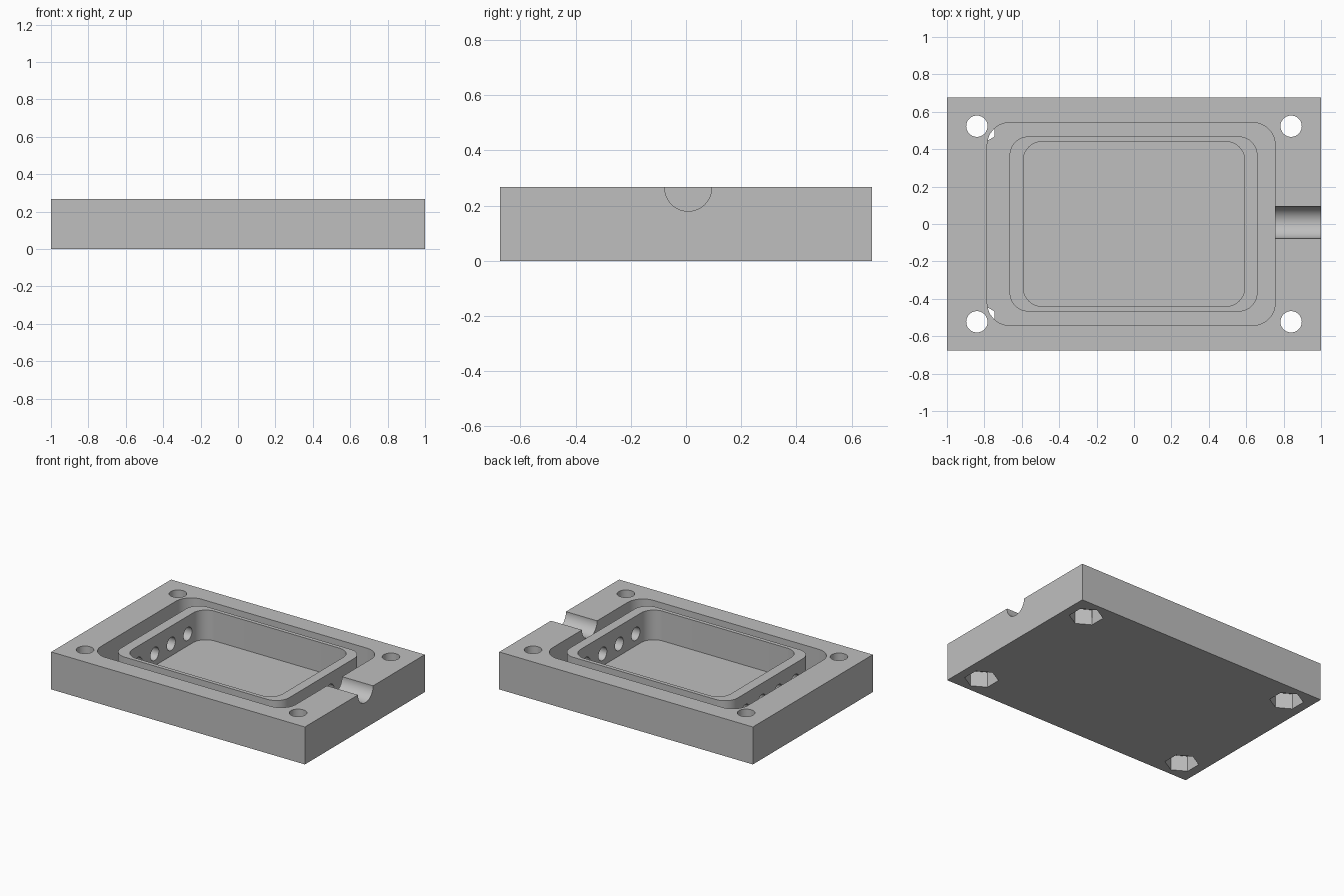
import bpy
import bmesh
from math import cos, sin, pi, radians
from mathutils import Matrix

if "Cube" in bpy.data.objects:
    bpy.data.objects.remove(bpy.data.objects["Cube"])

HEIGHT = 0.267
FLOOR = 0.055
ABOVE = 0.4

grey = bpy.data.materials.new("plain grey")
grey.use_nodes = True
colour = (0.52, 0.52, 0.52, 1)
grey.diffuse_color = colour
grey.node_tree.nodes["Principled BSDF"].inputs["Base Color"].default_value = colour


def prism(name, outline, z0, z1, matrix=Matrix()):
    """Extrude a flat outline from z0 to z1, then place it."""
    bm = bmesh.new()
    face = bm.faces.new([bm.verts.new((x, y, z0)) for x, y in outline])
    top = bmesh.ops.extrude_face_region(bm, geom=[face])["geom"]
    bmesh.ops.translate(bm, vec=(0, 0, z1 - z0),
                        verts=[v for v in top if isinstance(v, bmesh.types.BMVert)])
    bmesh.ops.recalc_face_normals(bm, faces=bm.faces)
    bm.transform(matrix)
    mesh = bpy.data.meshes.new(name)
    bm.to_mesh(mesh)
    bm.free()
    mesh.materials.append(grey)
    obj = bpy.data.objects.new(name, mesh)
    bpy.context.collection.objects.link(obj)
    return obj


def circle(x, y, r, sides=48, turn=0.0):
    return [(x + r * cos(turn + 2 * pi * i / sides),
             y + r * sin(turn + 2 * pi * i / sides)) for i in range(sides)]


def rounded(x0, x1, y, r, steps=12):
    """Rounded rectangle from x0 to x1, symmetric in y."""
    points = []
    corners = [(x1 - r, y - r), (x0 + r, y - r), (x0 + r, r - y), (x1 - r, r - y)]
    for k, (cx, cy) in enumerate(corners):
        for i in range(steps + 1):
            a = pi / 2 * (k + i / steps)
            points.append((cx + r * cos(a), cy + r * sin(a)))
    return points


def cut(target, cutter):
    """Subtract the cutter and throw it away."""
    mod = target.modifiers.new("cut", 'BOOLEAN')
    mod.operation = 'DIFFERENCE'
    mod.solver = 'EXACT'
    mod.object = cutter
    bpy.context.view_layer.objects.active = target
    bpy.ops.object.modifier_apply(modifier=mod.name)
    bpy.data.objects.remove(cutter)


# Solid block
body = prism("enclosure_base", [(-1, -0.675), (1, -0.675), (1, 0.675), (-1, 0.675)], 0, HEIGHT)

# Trench around the inner wall, then the inner pocket
trench = prism("trench_cutter", rounded(-0.785, 0.755, 0.542, 0.12), FLOOR, ABOVE)
cut(trench, prism("wall_core", rounded(-0.665, 0.66, 0.468, 0.1), -0.1, ABOVE + 0.1))
cut(body, trench)
cut(body, prism("pocket_cutter", rounded(-0.592, 0.592, 0.44, 0.1), FLOOR, ABOVE))

# Cable channel through the right rim
along_x = Matrix.Rotation(radians(90), 4, 'Y')
cut(body, prism("channel_cutter", circle(0, 0, 0.085, 64), 0.70, 1.1,
                Matrix.Translation((0, 0.008, 0.265)) @ along_x))

# Wire holes through both end walls
for x in (-0.63, 0.63):
    for y in (-0.28, -0.093, 0.093, 0.28):
        cut(body, prism("wire_hole_cutter", circle(0, 0, 0.047, 32), -0.055, 0.055,
                        Matrix.Translation((x, y, 0.14)) @ along_x))

# Corner screw holes with hexagonal nut recesses underneath
for x in (-0.84, 0.84):
    for y in (-0.523, 0.523):
        cut(body, prism("screw_cutter", circle(x, y, 0.057), -0.1, ABOVE))
        cut(body, prism("nut_cutter", circle(x, y, 0.11, 6, radians(30)), -0.1, 0.11))

# Smooth curved walls, crisp edges
bpy.ops.object.select_all(action='DESELECT')
body.select_set(True)
bpy.context.view_layer.objects.active = body
bpy.ops.object.shade_smooth_by_angle(angle=radians(30))
